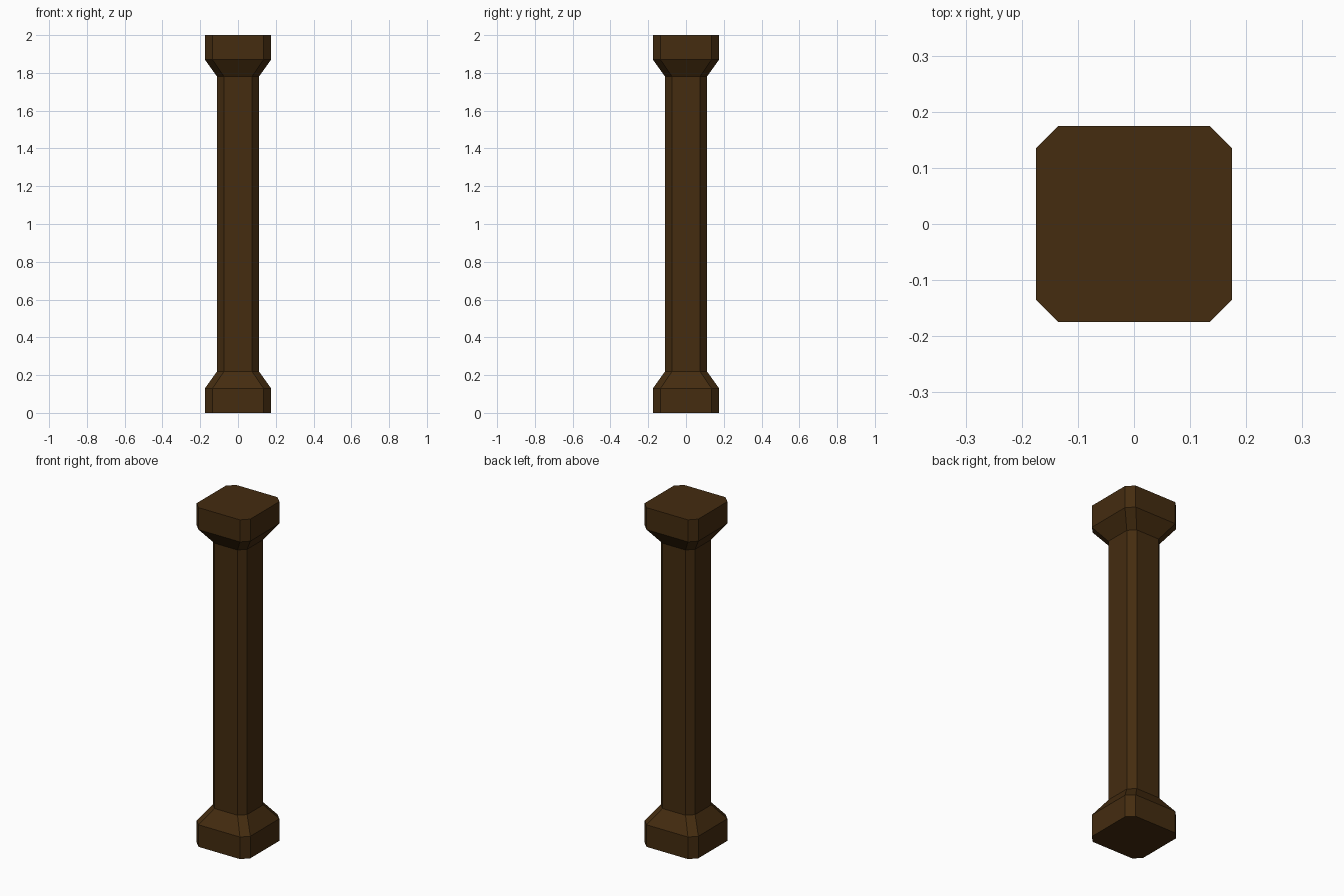
import bpy, bmesh

if "Cube" in bpy.data.objects:
    bpy.data.objects.remove(bpy.data.objects["Cube"])

# Dark wood
wood = bpy.data.materials.new("dark brown wood")
wood.diffuse_color = (0.058, 0.025, 0.005, 1)
wood.use_nodes = True
wood.node_tree.nodes["Principled BSDF"].inputs["Base Color"].default_value = wood.diffuse_color

# Profile: (height, half width, corner chamfer)
PROFILE = [(0, 0.175, 0.04), (0.13, 0.175, 0.04), (0.218, 0.112, 0.037),
           (1.782, 0.112, 0.037), (1.87, 0.175, 0.04), (2, 0.175, 0.04)]


def ring(bm, z, h, c):
    """Square with chamfered corners at height z."""
    i = h - c
    pts = [(h, -i), (h, i), (i, h), (-i, h), (-h, i), (-h, -i), (-i, -h), (i, -h)]
    return [bm.verts.new((x, y, z)) for x, y in pts]


# Post with flared foot and head
bm = bmesh.new()
rings = [ring(bm, *p) for p in PROFILE]
for a, b in zip(rings, rings[1:]):
    for k in range(8):
        n = (k + 1) % 8
        bm.faces.new((a[k], a[n], b[n], b[k]))
bm.faces.new(rings[0][::-1])
bm.faces.new(rings[-1])
bmesh.ops.recalc_face_normals(bm, faces=bm.faces)
mesh = bpy.data.meshes.new("post")
bm.to_mesh(mesh)
bm.free()
mesh.materials.append(wood)
bpy.context.collection.objects.link(bpy.data.objects.new("post", mesh))
